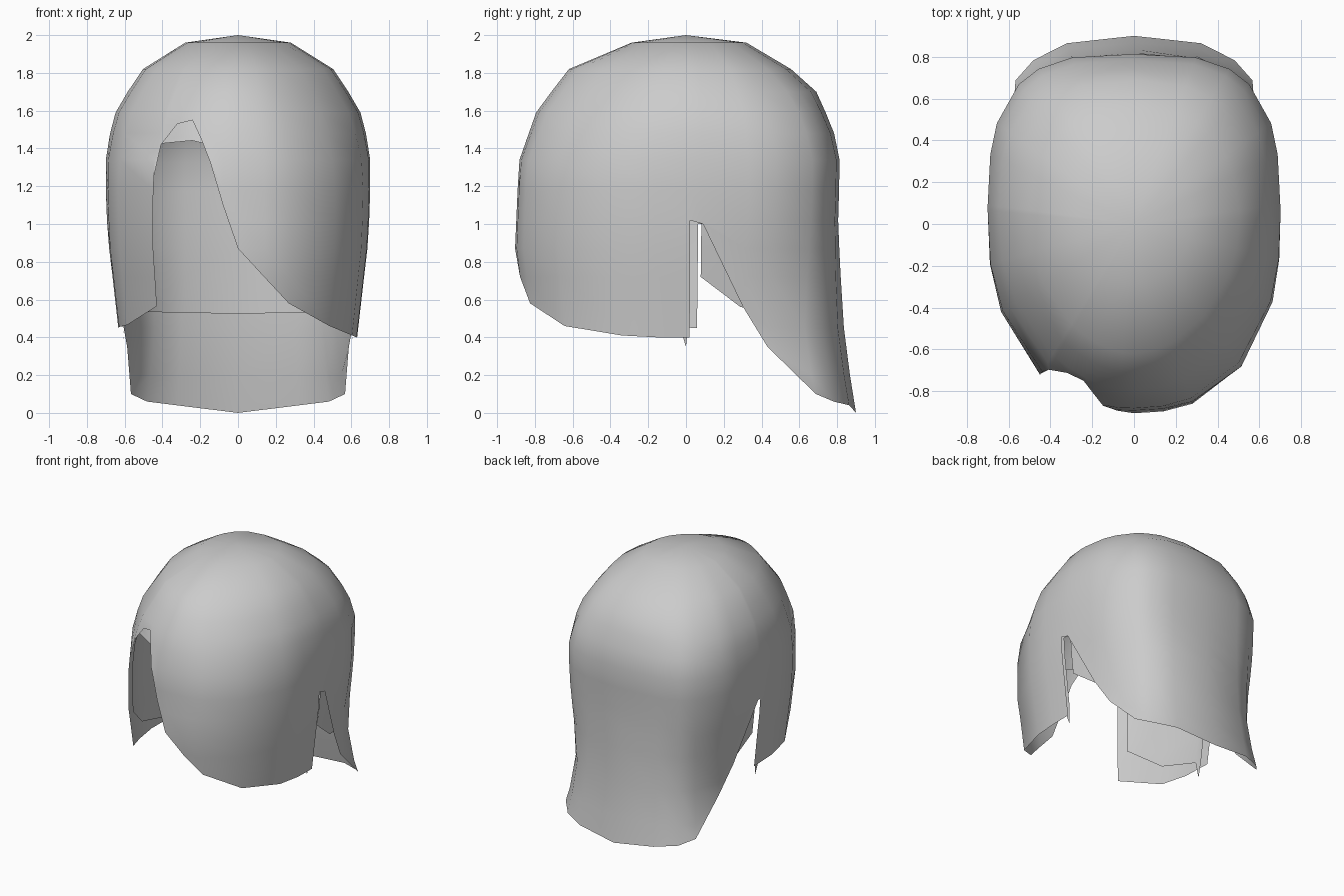
import bpy, bmesh, math

if "Cube" in bpy.data.objects:
    bpy.data.objects.remove(bpy.data.objects["Cube"])

# Height profiles: (z, value) for half widths, front depth and back depth
UPPER = [(1.15, .70), (1.36, .70), (1.57, .66), (1.81, .52), (1.96, .28), (2, 0)]
WIDTH_FRONT = [(0, .61), (.4, .632), (.9, .69)] + UPPER
WIDTH_BACK = [(0, .71), (.1, .70), (.35, .615), (.7, .65), (1.0, .69)] + UPPER
FRONT = [(0, .86), (.58, .87), (.87, .905), (1.33, .885), (1.6, .79), (1.82, .62), (1.95, .36), (2, 0)]
BACK = [(0, .90), (.25, .86), (.5, .83), (1.0, .805), (1.33, .815), (1.5, .78), (1.7, .69), (1.87, .5), (1.97, .3), (2, 0)]
ROWS = [2, 1.96, 1.82, 1.7, 1.59, 1.48, 1.34, 1.18, 1.02, .87, .72, .45, .2, 0]


def lerp(table, z):
    for (z0, a), (z1, b) in zip(table, table[1:]):
        if z <= z1:
            return a + (b - a) * (z - z0) / (z1 - z0)
    return table[-1][1]


def surface(angle, z):
    """Point on the rounded head shell at a plan angle and height."""
    c, s = math.cos(angle), math.sin(angle)
    if z >= 1.999:
        return (0, 0, 2)
    if s > 0:
        n = lerp([(0, 3), (.7, 3), (1, 3.2), (1.4, 3.2), (1.85, 2.3), (2, 2.2)], z)
        # side width eases from the front to the back profile
        t = min(1, s / .3)
        w = lerp(WIDTH_FRONT, z) * (1 - t) + lerp(WIDTH_BACK, z) * t
        d = lerp(BACK, z)
    else:
        low = 2.4 if c > -.1 else 2.2
        n = lerp([(0, low), (1.2, low), (1.65, 1.9), (2, 1.8)], z)
        w, d = lerp(WIDTH_FRONT, z), lerp(FRONT, z)
    r = (abs(c / w) ** n + abs(s / d) ** n) ** (-1 / n)
    return (r * c, r * s, z)


def shell(name, columns, inset, drop, mat):
    """Columns are (x, y, hem height); repeated x, y makes an open slit."""
    bm = bmesh.new()
    grid = []
    for x, y, hem in columns:
        a = math.atan2(y, x)
        col = []
        for row in ROWS:
            px, py, pz = surface(a, max(row, hem))
            col.append(bm.verts.new((px * inset, py * inset, pz - drop * max(0, pz - 1))))
        grid.append(col)
    for i, col in enumerate(grid):
        j = (i + 1) % len(grid)
        if columns[i][:2] == columns[j][:2]:
            continue
        nxt = grid[j]
        for k in range(len(ROWS) - 1):
            bm.faces.new((col[k], col[k + 1], nxt[k + 1], nxt[k]))
    bmesh.ops.remove_doubles(bm, verts=bm.verts[:], dist=.0005)
    bmesh.ops.dissolve_degenerate(bm, edges=bm.edges[:], dist=.0005)
    loose = [v for v in bm.verts if not v.link_faces]
    bmesh.ops.delete(bm, geom=loose, context='VERTS')
    bmesh.ops.recalc_face_normals(bm, faces=bm.faces[:])
    if sum(f.normal.dot(f.calc_center_median()) for f in bm.faces) < 0:
        bmesh.ops.reverse_faces(bm, faces=bm.faces[:])
    for f in bm.faces:
        f.smooth = True
    me = bpy.data.meshes.new(name)
    bm.to_mesh(me)
    bm.free()
    me.materials.append(mat)
    ob = bpy.data.objects.new(name, me)
    bpy.context.collection.objects.link(ob)


def flip(cols):
    return [(-x, y, h) for x, y, h in reversed(cols)]


grey = bpy.data.materials.new("hair_grey")
grey.diffuse_color = (.6, .6, .6, 1)
grey.use_nodes = True
grey.node_tree.nodes["Principled BSDF"].inputs["Base Color"].default_value = grey.diffuse_color

# Outer hair: long back, swept fringe, face opening and side lock
back_half = [(.69, .09, 1.0), (.62, .30, .56), (.585, .43, .35), (.565, .685, .10),
             (.48, .78, .06), (.32, .86, .04)]
back = back_half + [(0, .9, 0)] + flip(back_half)
lock = [(-.65, .06, 1.0), (-.65, .06, .45), (-.65, -.18, .455), (-.62, -.41, .465),
        (-.43, -.69, .565)]
opening = [(-.43, -.69, 1.25), (-.415, -.71, 1.42), (-.32, -.71, 1.53), (-.245, -.76, 1.55),
           (-.2, -.83, 1.45), (-.15, -.88, 1.33)]
fringe = [(-.08, -.9, 1.1), (0, -.9, .87), (.14, -.89, .72), (.28, -.86, .58), (.52, -.69, .46),
          (.64, -.36, .41), (.66, -.16, .40), (.65, .02, .40), (.65, .02, 1.02)]
shell("outer_hair", back + lock + opening + fringe, 1, 0, grey)

# Inner cap: backing layer under the outer hair
side = [(.69, .085, 1.02), (.69, .085, .72), (.62, .30, .56), (.585, .43, .545),
        (.565, .685, .535), (.32, .86, .53)]
right = [(0, -.9, 1.40), (.28, -.86, .90), (.52, -.69, .72), (.66, -.36, .62), (.65, -.05, .5),
         (.65, .0, .35), (.65, .015, .5), (.65, .015, 1.03)]
left = [(-.65, .015, 1.03), (-.65, .015, .5), (-.65, .0, .35), (-.65, -.05, .5), (-.63, -.41, .6),
        (-.48, -.65, .8), (-.48, -.65, 1.44), (-.28, -.86, 1.46)]
shell("inner_cap", right + side + [(0, .9, .525)] + flip(side) + left, .955, .04, grey)
